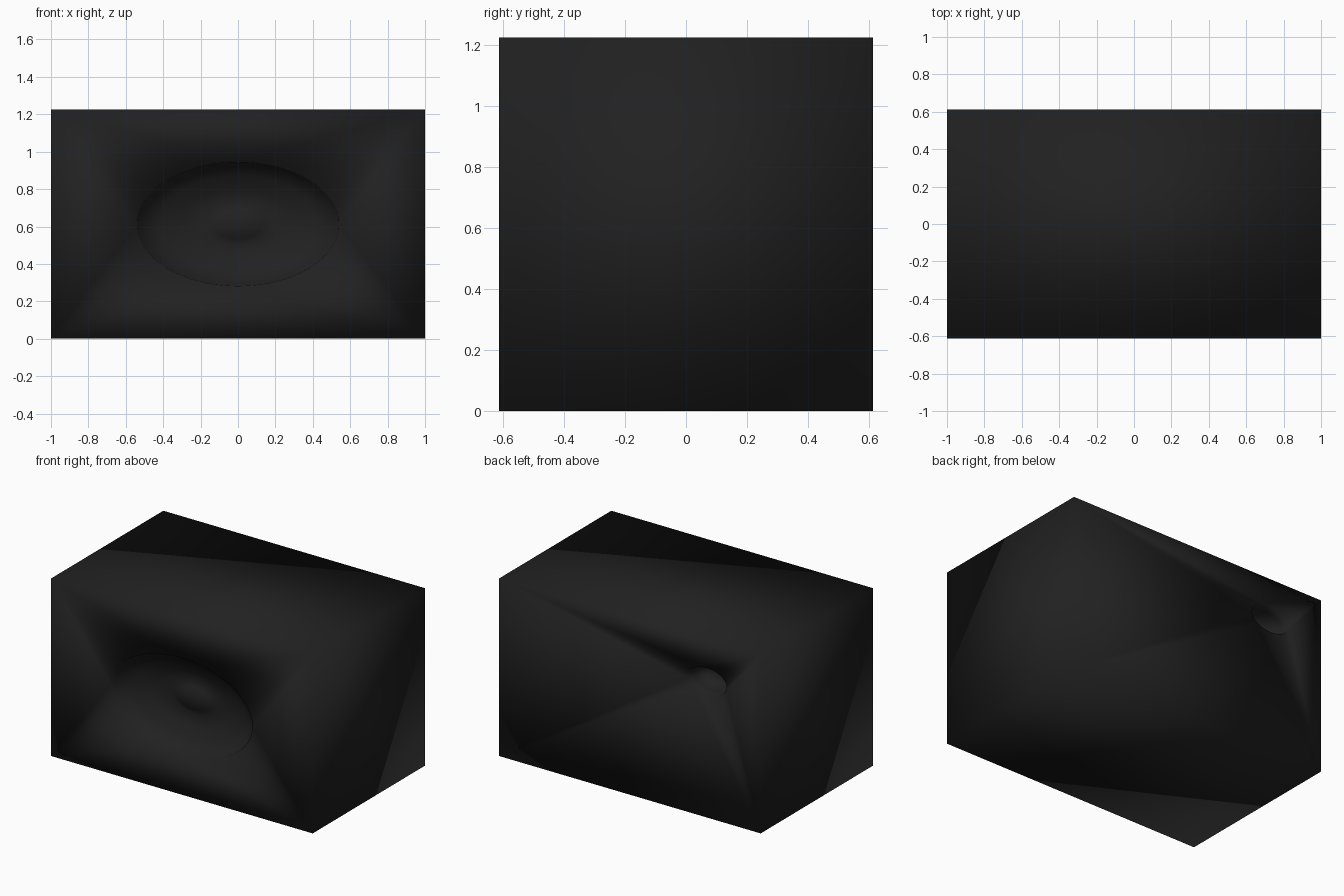
import bpy, bmesh, math

if "Cube" in bpy.data.objects:
    bpy.data.objects.remove(bpy.data.objects["Cube"])

W, D, H = 1.0, 0.613, 1.226
ASPECT = H / (2 * W)          # the round recesses are squashed like the box
SEGS = 64

mat = bpy.data.materials.new("black_cabinet")
mat.diffuse_color = (0.015, 0.015, 0.015, 1)
mat.use_nodes = True
mat.node_tree.nodes["Principled BSDF"].inputs["Base Color"].default_value = mat.diffuse_color

bm = bmesh.new()


def loop_edges(vs):
    return [bm.edges.get((a, b)) or bm.edges.new((a, b))
            for a, b in zip(vs, vs[1:] + vs[:1])]


def ring(cx, cz, r, y):
    return [bm.verts.new((cx + r * math.cos(t), y, cz + r * ASPECT * math.sin(t)))
            for t in (2 * math.pi * i / SEGS for i in range(SEGS))]


def panel(corners, side, cx, cz, profile):
    """Flat wall with a turned recess; profile is (radius, depth) from the rim inward."""
    y = side * D
    rim = ring(cx, cz, profile[0][0], y)
    bmesh.ops.triangle_fill(bm, edges=loop_edges(corners) + loop_edges(rim),
                            use_beauty=True, normal=(0, side, 0))
    for r, depth in profile[1:-1]:
        inner = ring(cx, cz, r, y - side * depth)
        for i in range(SEGS):
            j = (i + 1) % SEGS
            bm.faces.new((rim[i], rim[j], inner[j], inner[i]))
        rim = inner
    tip = bm.verts.new((cx, y - side * profile[-1][1], cz))
    for i in range(SEGS):
        bm.faces.new((rim[i], rim[(i + 1) % SEGS], tip))


# Box shell: four side walls
front, back = [[bm.verts.new((x, y, z)) for x, z in
                ((-W, 0), (W, 0), (W, H), (-W, H))] for y in (-D, D)]
for i in range(4):
    j = (i + 1) % 4
    bm.faces.new((front[i], front[j], back[j], back[i]))

# Front: shallow speaker cone with a low dust cap
panel(front, -1, 0, H / 2, [(0.54, 0), (0.535, 0.03), (0.42, 0.085), (0.30, 0.125),
                            (0.18, 0.15), (0.13, 0.135), (0.07, 0.12), (0, 0.115)])
# Back: small port near the upper corner
panel(back, 1, -0.59, 0.94, [(0.15, 0), (0.14, 0.06), (0.12, 0.12), (0.07, 0.15), (0, 0.16)])

bmesh.ops.recalc_face_normals(bm, faces=bm.faces[:])
for f in bm.faces:
    f.smooth = True
me = bpy.data.meshes.new("speaker_cabinet")
bm.to_mesh(me)
bm.free()
me.materials.append(mat)
bpy.context.collection.objects.link(bpy.data.objects.new("speaker_cabinet", me))
